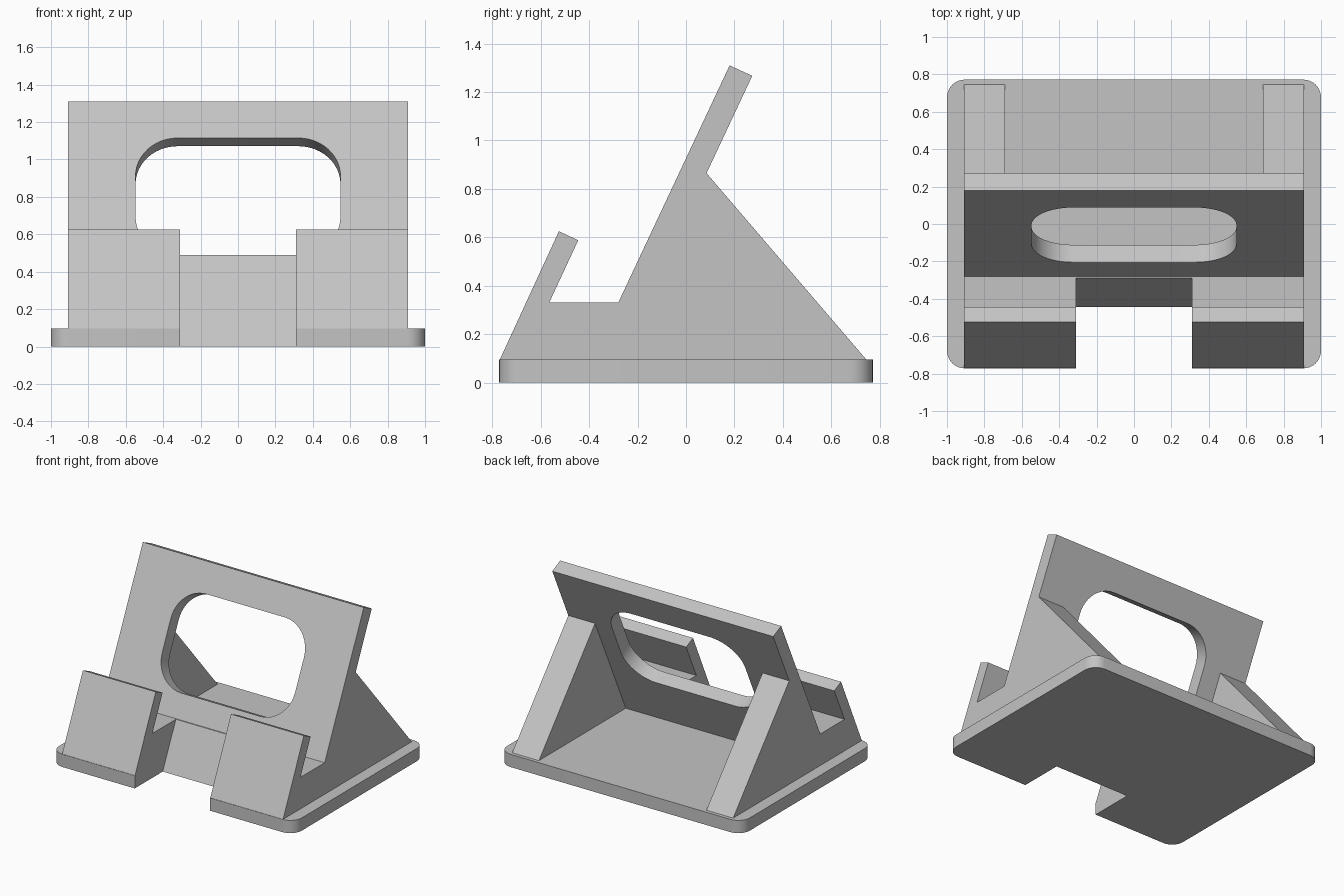
import bpy
import bmesh
from math import atan2, pi
from mathutils import Matrix, Vector

default = bpy.data.objects.get("Cube")
if default:
    bpy.data.objects.remove(default, do_unlink=True)

grey = bpy.data.materials.new("light grey plastic")
grey.use_nodes = True
COLOUR = (0.55, 0.55, 0.55, 1)
grey.diffuse_color = COLOUR
grey.node_tree.nodes["Principled BSDF"].inputs["Base Color"].default_value = COLOUR


def add_object(name, bm):
    bmesh.ops.recalc_face_normals(bm, faces=bm.faces)
    mesh = bpy.data.meshes.new(name)
    bm.to_mesh(mesh)
    bm.free()
    mesh.materials.append(grey)
    obj = bpy.data.objects.new(name, mesh)
    bpy.context.collection.objects.link(obj)
    return obj


def side_prism(name, profile, half_width):
    """Extrude a (y, z) side profile across x."""
    bm = bmesh.new()
    face = bm.faces.new([bm.verts.new((-half_width, y, z)) for y, z in profile])
    out = bmesh.ops.extrude_face_region(bm, geom=[face])
    verts = [v for v in out["geom"] if isinstance(v, bmesh.types.BMVert)]
    bmesh.ops.translate(bm, verts=verts, vec=(2 * half_width, 0, 0))
    return add_object(name, bm)


def rounded_slab(name, size, radius, segments, matrix):
    """Box with its four local-z edges rounded."""
    bm = bmesh.new()
    bmesh.ops.create_cube(bm, size=1)
    bmesh.ops.scale(bm, vec=size, verts=bm.verts)
    edges = [e for e in bm.edges
             if abs(e.verts[0].co.z - e.verts[1].co.z) > size[2] / 2]
    bmesh.ops.bevel(bm, geom=edges, offset=radius, segments=segments,
                    profile=0.5, affect="EDGES")
    bm.transform(matrix)
    return add_object(name, bm)


def combine(target, other, operation):
    mod = target.modifiers.new(operation.lower(), "BOOLEAN")
    mod.object, mod.operation, mod.solver = other, operation, "EXACT"
    bpy.ops.object.select_all(action="DESELECT")
    bpy.context.view_layer.objects.active = target
    target.select_set(True)
    bpy.ops.object.modifier_apply(modifier=mod.name)
    bpy.data.objects.remove(other, do_unlink=True)


# Main dimensions
BASE_TOP = 0.095
SLOPE = 2.13          # rise over run of the leaning plate
SHELF = 0.33


def front_y(z):
    return -0.28 + (z - SHELF) / SLOPE


def back_y(z):
    return 0.085 + (z - 0.865) / SLOPE


# Lip, shelf, leaning plate and rear braces as one side profile
stand = side_prism("phone_stand", [
    (-0.75, 0.04), (-0.769, BASE_TOP), (-0.525, 0.625), (-0.445, 0.588),
    (-0.565, SHELF), (front_y(SHELF), SHELF), (front_y(1.31), 1.31),
    (back_y(1.267), 1.267), (back_y(0.865), 0.865),
    (0.745, BASE_TOP), (0.745, 0.04)], 0.91)

# Hollow between the two rear braces
pocket = side_prism("pocket_cutter", [
    (back_y(0.02), 0.02), (back_y(1.0), 1.0), (0.9, 1.0), (0.9, 0.02)], 0.69)
combine(stand, pocket, "DIFFERENCE")

# Rounded base plate
base = rounded_slab("base_plate", (2, 1.544, BASE_TOP), 0.095, 8,
                    Matrix.Translation((0, 0, BASE_TOP / 2)))
combine(stand, base, "UNION")

# Cable notch through lip, shelf and base
notch = side_prism("notch_cutter", [
    (-1, -0.1), (front_y(-0.1) - 0.008, -0.1),
    (front_y(0.75) - 0.008, 0.75), (-1, 0.75)], 0.31)
combine(stand, notch, "DIFFERENCE")

# Rounded window square to the leaning plate
lean = atan2(SLOPE, 1)
z_mid = (1.115 + 0.49) / 2
window = rounded_slab("window_cutter", (1.096, 0.69, 0.4), 0.225, 12,
                      Matrix.Translation(Vector((0, front_y(z_mid), z_mid)))
                      @ Matrix.Rotation(lean, 4, "X"))
combine(stand, window, "DIFFERENCE")

bpy.ops.object.shade_smooth_by_angle(angle=pi / 6)
